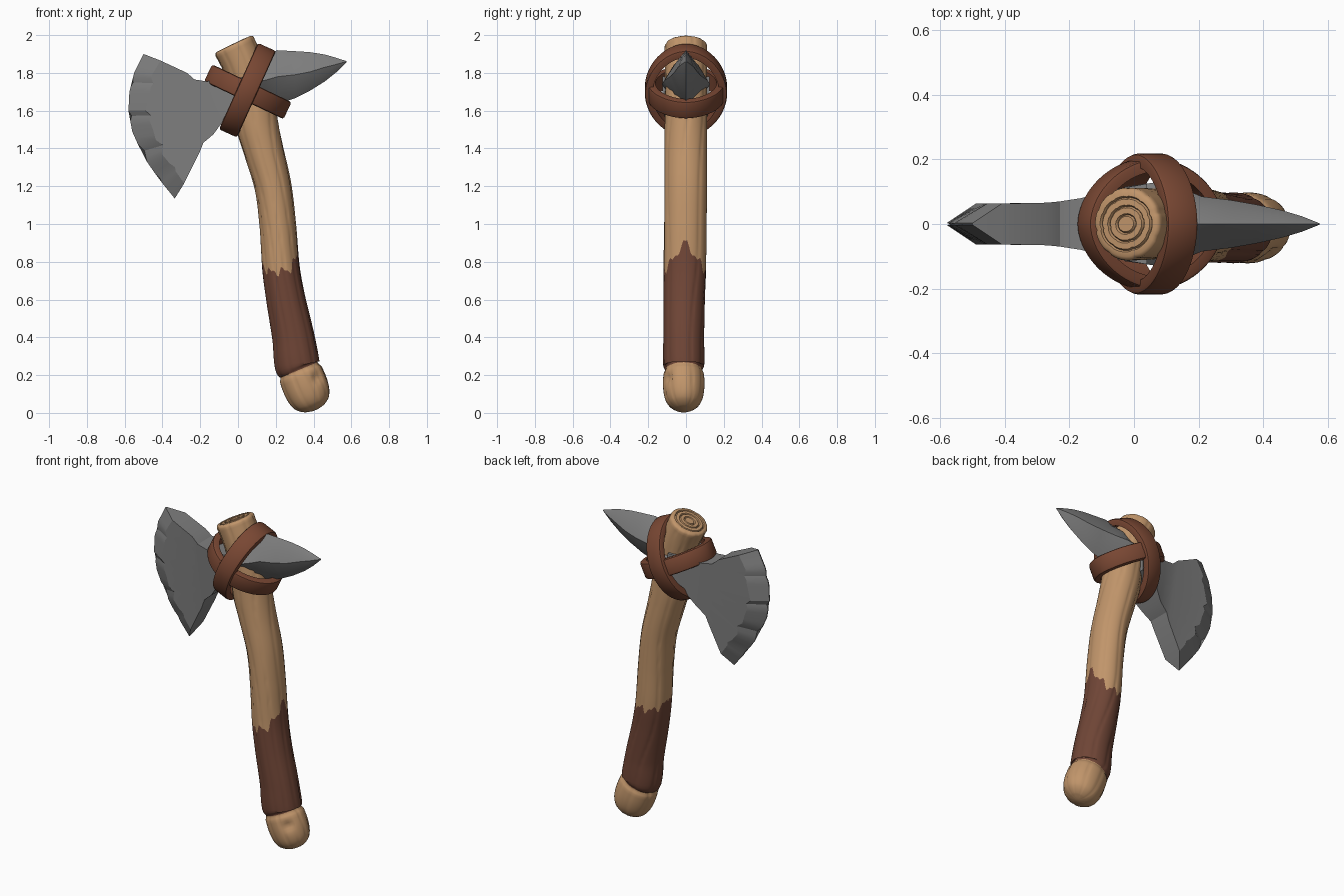
import bpy, bmesh, math, random
from mathutils import Vector

if "Cube" in bpy.data.objects:
    bpy.data.objects.remove(bpy.data.objects["Cube"])

random.seed(4)

def material(name, rgb):
    m = bpy.data.materials.new(name)
    m.diffuse_color = (*rgb, 1)
    m.use_nodes = True
    m.node_tree.nodes["Principled BSDF"].inputs["Base Color"].default_value = m.diffuse_color
    return m

WOOD = material("light wood", (0.53, 0.30, 0.145))
GRIP = material("dark leather", (0.16, 0.06, 0.037))
STRAP = material("strap leather", (0.19, 0.063, 0.033))
STONE = material("grey stone", (0.21, 0.21, 0.21))

def finish(name, bm, mats, angle):
    bmesh.ops.recalc_face_normals(bm, faces=bm.faces)
    me = bpy.data.meshes.new(name)
    bm.to_mesh(me)
    bm.free()
    ob = bpy.data.objects.new(name, me)
    bpy.context.collection.objects.link(ob)
    for m in mats:
        me.materials.append(m)
    bpy.ops.object.select_all(action='DESELECT')
    ob.select_set(True)
    bpy.context.view_layer.objects.active = ob
    bpy.ops.object.shade_smooth_by_angle(angle=math.radians(angle))
    return ob

def loft(bm, rings, caps=True, loop=False):
    """Bridge closed rings of points; returns faces grouped per ring pair."""
    vs = [[bm.verts.new(p) for p in r] for r in rings]
    n, groups = len(vs[0]), []
    pairs = list(zip(vs, vs[1:])) + ([(vs[-1], vs[0])] if loop else [])
    for a, b in pairs:
        groups.append([bm.faces.new((a[i], a[(i + 1) % n], b[(i + 1) % n], b[i])) for i in range(n)])
    if caps and not loop:
        bm.faces.new(vs[0])
        bm.faces.new(vs[-1])
    return groups

# ---- handle: curved tube, keys are (x, z, y, radius x, radius y) from butt to top
keys = []
for s, r in ((.238, .012), (.228, .055), (.195, .097), (.13, .118), (.035, .118), (.008, .106), (-.015, .119)):
    keys.append((.32 + .37 * s, .235 - .93 * s, -.012, r, r * .91))
GROOVE = len(keys) - 2
keys += [(.293, .40, -.012, .112, .108), (.253, .60, -.01, .104, .11), (.228, .76, -.006, .1, .113)]
EDGE = len(keys) - 1
keys += [(.21, 1.0, -.003, .097, .113), (.185, 1.2, 0, .098, .113), (.133, 1.4, 0, .106, .113),
         (.102, 1.52, 0, .113, .113), (.085, 1.62, 0, .112, .112), (.06, 1.75, 0, .108, .11),
         (.02, 1.86, 0, .11, .112), (-.018, 1.94, 0, .113, .113)]
T = [0]
for a, b in zip(keys, keys[1:]):
    T.append(T[-1] + math.dist(a[:2], b[:2]))

def slope(i, c):
    a, b = max(i - 1, 0), min(i + 1, len(keys) - 1)
    return (keys[b][c] - keys[a][c]) / (T[b] - T[a])

def sample(t):
    i = 0
    while i < len(T) - 2 and t > T[i + 1]:
        i += 1
    h = T[i + 1] - T[i]
    u = (t - T[i]) / h
    return [(2*u**3 - 3*u*u + 1) * keys[i][c] + (u**3 - 2*u*u + u) * h * slope(i, c)
            + (3*u*u - 2*u**3) * keys[i + 1][c] + (u**3 - u*u) * h * slope(i + 1, c) for c in range(5)]

def grip_offset(a):
    # ragged upper border of the leather grip, peaking on the +x and -x sides
    a = abs((a + math.pi) % (2 * math.pi) - math.pi)
    return (.14 * max(0, 1 - a / 1.1) + .05 * max(0, 1 - (math.pi - a) / 1.0)
            + .018 * math.sin(9 * a + 1) + .012 * math.sin(17 * a) - .01)

def wood_point(t, a, scale=1, lift=0):
    x, z, y, rx, ry = sample(t)
    e = .004
    p, q = sample(max(t - e, 0)), sample(min(t + e, T[-1]))
    tx, tz = q[0] - p[0], q[1] - p[1]
    l = math.hypot(tx, tz)
    tx, tz = tx / l, tz / l
    g = abs(math.sin(4.5 * a + 1.2 * math.sin(2.3 * z + a) + .5 * math.sin(6 * z)))
    k = scale * (1 - .045 * (1 - g) ** 4)
    ca, sa = math.cos(a) * rx * k, math.sin(a) * ry * k
    v = Vector((x + tz * ca + tx * lift, y + sa, z - tx * ca + tz * lift))
    # knot hole dent in the butt
    d = (v - Vector((.41, -.09, .18))).length
    return v + Vector((-.4, .9, 0)) * .022 * math.exp(-(d / .026) ** 2)

SEG = 72
ts, tags = [], []
for i in range(len(T) - 1):
    n = max(3, int((T[i + 1] - T[i]) / .014))
    for j in range(n):
        ts.append(T[i] + (T[i + 1] - T[i]) * j / n)
        tags.append(1 if GROOVE <= i < EDGE else 0)
ts.append(T[-1])
rings = []
for t in ts:
    f = max(0, 1 - abs(t - T[EDGE]) / .3)
    rings.append([wood_point(t + f * grip_offset(2 * math.pi * k / SEG), 2 * math.pi * k / SEG) for k in range(SEG)])
# growth rings carved on the top end
for s, h in ((.97, .008), (.9, .014), (.78, .015), (.74, .007), (.70, .015), (.54, .016), (.5, .008),
             (.46, .016), (.3, .016), (.26, .009), (.22, .016), (.03, .016)):
    wob = lambda a: s * (1 + .08 * math.sin(2 * a + 1) * (1 - s))
    rings.append([wood_point(T[-1], 2 * math.pi * k / SEG, wob(2 * math.pi * k / SEG), h) for k in range(SEG)])
    tags.append(0)
bm = bmesh.new()
for faces, tag in zip(loft(bm, rings), tags):
    for f in faces:
        f.material_index = tag
finish("handle", bm, [WOOD, GRIP], 50)

# ---- blade: columns run from the cutting edge to the socket, each (x, z) list runs top to bottom
edge = [(-.50, 1.90), (-.55, 1.80), (-.575, 1.70), (-.58, 1.60), (-.56, 1.49), (-.50, 1.355), (-.42, 1.24), (-.335, 1.135)]
inner = [(-.41, 1.865), (-.455, 1.79), (-.465, 1.70), (-.49, 1.60), (-.45, 1.50), (-.42, 1.39), (-.345, 1.30), (-.285, 1.215)]

def resample(pts, n):
    out = []
    for j in range(n + 1):
        u = j / n * (len(pts) - 1)
        i = min(int(u), len(pts) - 2)
        out.append(Vector(pts[i]).lerp(Vector(pts[i + 1]), u - i))
    return out

ROWS = 28
cols = [(resample(edge, ROWS), .003), (resample(inner, ROWS), .063)]
for top, bottom, y in (((-.27, 1.80), (-.205, 1.375), .066), ((-.23, 1.765), (-.183, 1.43), .07),
                       ((-.165, 1.755), (-.13, 1.475), .08), ((-.07, 1.765), (-.075, 1.55), .105),
                       ((.04, 1.78), (.04, 1.60), .125)):
    cols.append((resample([top, bottom], ROWS), y))
# chips knocked out of the cutting edge and bevel line
for r, d in ((6, .008), (13, .012), (19, .02), (20, .012), (24, .008)):
    cols[0][0][r].x += d
    cols[1][0][r].x += d * 1.5
rings = []
for c, y in cols:
    front = [(p.x, -y, p.y) for p in c]
    rings.append(front + [(p.x, y, p.y) for p in reversed(c)])
bm = bmesh.new()
loft(bm, rings)
finish("blade", bm, [STONE], 22)

# ---- spike: diamond sections (x, top, middle, bottom, half width)
rings = []
for x, zt, zm, zb, w in ((-.03, 1.80, 1.73, 1.62, .115), (.06, 1.83, 1.74, 1.61, .128), (.14, 1.90, 1.76, 1.62, .115),
                         (.21, 1.92, 1.78, 1.635, .085), (.30, 1.915, 1.79, 1.665, .074), (.38, 1.91, 1.805, 1.705, .06),
                         (.46, 1.897, 1.83, 1.755, .042), (.52, 1.88, 1.845, 1.803, .024), (.575, 1.862, 1.86, 1.857, .002)):
    k = .57
    rings.append([(x, 0, zt), (x, w * k, zm + (zt - zm) * k), (x, w, zm), (x, w * k, zm + (zb - zm) * k),
                  (x, 0, zb), (x, -w * k, zm + (zb - zm) * k), (x, -w, zm), (x, -w * k, zm + (zt - zm) * k)])
bm = bmesh.new()
loft(bm, rings)
finish("spike", bm, [STONE], 25)

# ---- crossed straps: flat rounded bands running round the head in tilted planes
def strap(name, a, b, depth, width, thick, power):
    a, b = Vector((a[0], 0, a[1])), Vector((b[0], 0, b[1]))
    mid, u = (a + b) / 2, (b - a).normalized()
    half, v = (b - a).length / 2, Vector((0, 1, 0))
    w = u.cross(v)
    c = thick * .3
    prof = [(-width/2, -thick), (width/2, -thick), (width/2, -c), (width/2 - c*.3, -c*.3), (width/2 - c, 0),
            (-width/2 + c, 0), (-width/2 + c*.3, -c*.3), (-width/2, -c)]
    rings = []
    for i in range(72):
        t = 2 * math.pi * i / 72
        e = 2 / power
        cu = math.copysign(abs(math.cos(t)) ** e, math.cos(t))
        sv = math.copysign(abs(math.sin(t)) ** e, math.sin(t))
        rings.append([mid + u * cu * (half + d) + v * sv * (depth + d) + w * s for s, d in prof])
    bm = bmesh.new()
    loft(bm, rings, loop=True)
    finish(name, bm, [STRAP], 40)

strap("strap_upright", (-.053, 1.48), (.153, 1.937), .218, .105, .04, 1.9)
strap("strap_level", (-.158, 1.80), (.262, 1.60), .203, .1, .04, 1.85)
